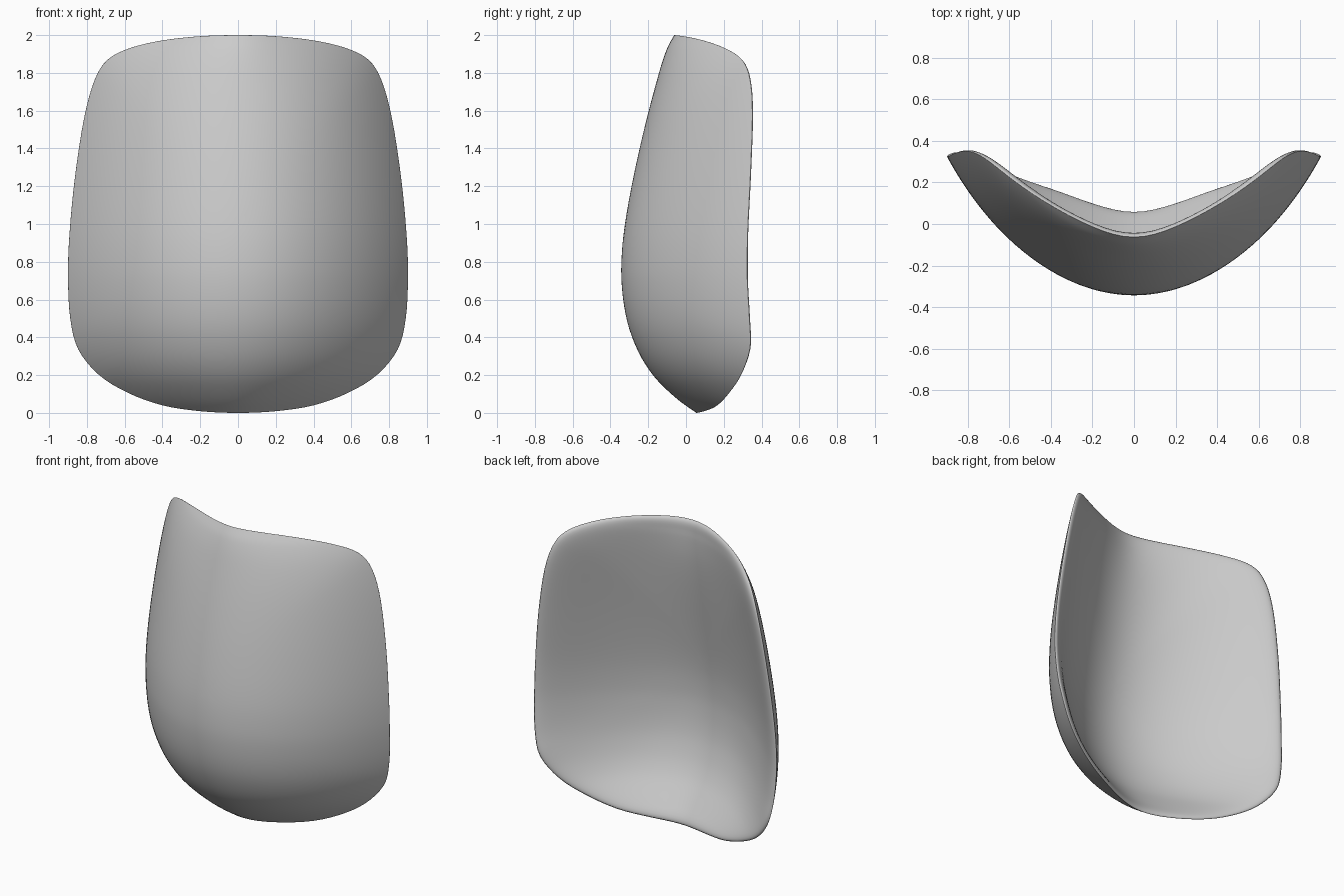
import bpy, bmesh, math
from mathutils import Vector

cube = bpy.data.objects.get("Cube")
if cube:
    bpy.data.objects.remove(cube, do_unlink=True)

# Half outline (x, z) from top centre to bottom centre
OUTLINE = [(0, 2), (.2, 1.994), (.4, 1.972), (.57, 1.932), (.69, 1.87), (.76, 1.76), (.815, 1.56),
           (.863, 1.25), (.892, .95), (.9, .72), (.888, .5), (.845, .335), (.735, .2),
           (.58, .105), (.4, .04), (.2, .009), (0, 0)]
# Centre line of the outer skin (z, y)
PROFILE = [(0, .055), (.06, -.03), (.13, -.11), (.2, -.175), (.29, -.235), (.4, -.285),
           (.5, -.315), (.62, -.335), (.76, -.343), (.95, -.33), (1.2, -.288), (1.5, -.222),
           (1.8, -.143), (1.93, -.1), (2, -.063)]
THICK = .14


def centre_y(z):
    """Smooth interpolation of the centre line."""
    pts = PROFILE
    i = 0
    while i < len(pts) - 2 and z > pts[i + 1][0]:
        i += 1

    def slope(k):
        a, b = pts[max(k - 1, 0)], pts[min(k + 1, len(pts) - 1)]
        return (b[1] - a[1]) / (b[0] - a[0])
    (z0, y0), (z1, y1) = pts[i], pts[i + 1]
    h = z1 - z0
    t = (z - z0) / h
    return ((2*t**3 - 3*t*t + 1) * y0 + (t**3 - 2*t*t + t) * h * slope(i)
            + (3*t*t - 2*t**3) * y1 + (t**3 - t*t) * h * slope(i + 1))


def closed_spline(pts, steps):
    """Catmull-Rom loop through the points."""
    out, n = [], len(pts)
    for i in range(n):
        a, b, c, d = (Vector(pts[(i + k) % n]) for k in (-1, 0, 1, 2))
        for s in range(steps):
            t = s / steps
            out.append(.5 * (2*b + (c - a)*t + (2*a - 5*b + 4*c - d)*t*t
                             + (3*b - a - 3*c + d)*t**3))
    return out


def shell_point(edge, s, inner):
    """Point a fraction s of the way from the middle to the outline point edge."""
    x, z = edge.x * s, min(max(1 + (edge.y - 1) * s, 0), 2)
    curl = .085 * s**6 * x * x / (x * x + .1)
    co = Vector((x, centre_y(z) + .73 * x * x + curl, z))
    if inner:
        # Lens thickness, full in the middle and rounding off to the rim
        low, high = max(z - .02, 0), min(z + .02, 2)
        rise = (centre_y(high) - centre_y(low)) / (high - low)
        normal = Vector((-1.6 * x, 1, -rise)).normalized()
        co += normal * THICK * math.sqrt(1 - s**3)
    return co


loop = closed_spline(OUTLINE + [(-x, z) for x, z in OUTLINE[-2:0:-1]], 4)
bm = bmesh.new()


def ring(s, inner):
    return [bm.verts.new(shell_point(p, s, inner)) for p in loop]


# Outer skin to the rim, then inner skin back to the middle; rings crowd at the rim
STEPS = 32
fractions = [math.sin(math.pi / 2 * k / STEPS) for k in range(1, STEPS + 1)]
rings = [ring(s, False) for s in fractions] + [ring(s, True) for s in fractions[-2::-1]]

n = len(loop)
for a, b in zip(rings, rings[1:]):
    for i in range(n):
        j = (i + 1) % n
        bm.faces.new((a[i], a[j], b[j], b[i]))
for end, inner in ((rings[0], False), (rings[-1], True)):
    c = bm.verts.new(shell_point(loop[0], 0, inner))
    for i in range(n):
        bm.faces.new((c, end[i], end[(i + 1) % n]))
bmesh.ops.recalc_face_normals(bm, faces=bm.faces)

mesh = bpy.data.meshes.new("curved_shell")
bm.to_mesh(mesh)
bm.free()
mesh.shade_smooth()
shell = bpy.data.objects.new("curved_shell", mesh)
bpy.context.collection.objects.link(shell)

# Plain grey finish
grey = bpy.data.materials.new("mid_grey")
grey.use_nodes = True
grey.diffuse_color = (.6, .6, .6, 1)
grey.node_tree.nodes["Principled BSDF"].inputs["Base Color"].default_value = (.6, .6, .6, 1)
mesh.materials.append(grey)
